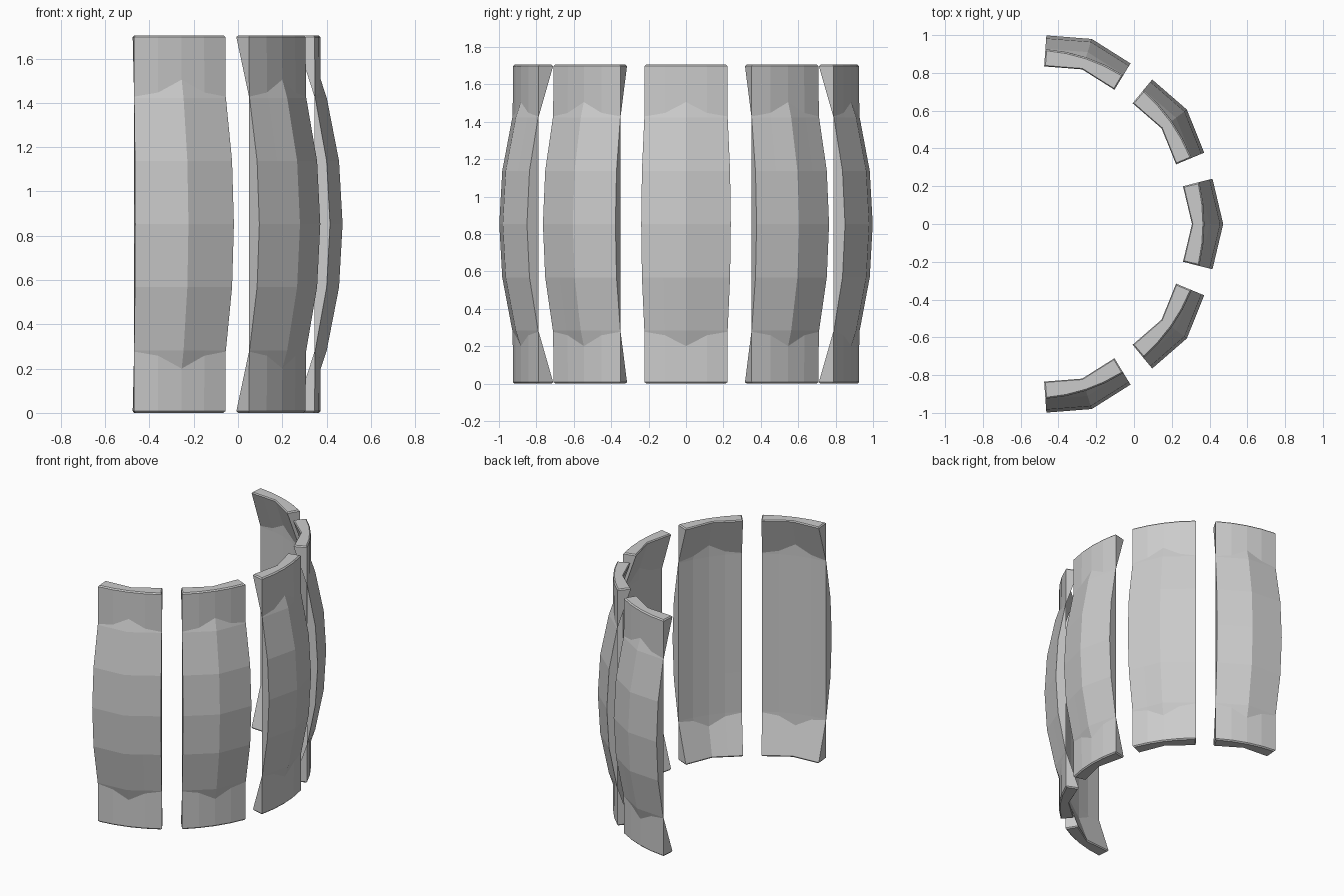
import bpy, bmesh
from math import radians, sin, cos
from mathutils import Vector

cube = bpy.data.objects.get("Cube")
if cube:
    bpy.data.objects.remove(cube)

grey = bpy.data.materials.new("plain_grey")
grey.use_nodes = True
colour = (0.6, 0.6, 0.6, 1)
grey.diffuse_color = colour
grey.node_tree.nodes["Principled BSDF"].inputs["Base Color"].default_value = colour

HALF = 0.8525                 # half height
SPREAD = radians(13.84)       # half angle of one panel
CYL = 0.928                   # radius of the upright cylinder surface
RIDGE, EDGE = 1.03, 1.001     # barrel radius at panel middle and panel edge
CENTRE_X, SQUASH = -0.535, 0.978
CHAMFER = 0.008
COLUMNS = 4
# barrel profile: height from the middle, share of full radius
PROFILE = [(0, 1), (0.285, 0.984), (0.57, 0.929), (HALF, 0.833)]


def barrel_share(h):
    for (h0, s0), (h1, s1) in zip(PROFILE, PROFILE[1:]):
        if h <= h1:
            return s0 + (s1 - s0) * (h - h0) / (h1 - h0)
    return PROFILE[-1][1]


def barrel_radius(t):
    """Radius of the straight facet between ridge (t=0) and edge (t=1)."""
    edge = Vector((EDGE * cos(SPREAD), EDGE * sin(SPREAD)))
    a = SPREAD * t
    n = Vector((edge.y, RIDGE - edge.x))
    return n.x * RIDGE / (n.x * cos(a) + n.y * sin(a))


def crossing(radius):
    """Height where the barrel passes through the cylinder."""
    (h0, s0), (h1, s1) = PROFILE[2:]
    return h0 + (CYL / radius - s0) / (s1 - s0) * (h1 - h0)


def build_panel(name, azimuth):
    bm = bmesh.new()
    columns = []
    for i in range(COLUMNS + 1):
        t = 2 * i / COLUMNS - 1
        radius = barrel_radius(abs(t))
        upper = [0.285, 0.57, crossing(radius), HALF - CHAMFER, HALF]
        heights = [-h for h in reversed(upper)] + [0] + upper
        column = []
        for h in heights:
            barrel = radius * barrel_share(abs(h))
            # barrel is outside in the middle, cylinder outside at the ends
            outer, inner = max(barrel, CYL), min(barrel, CYL)
            a = azimuth + SPREAD * t
            if abs(h) == HALF:
                outer, inner = outer - CHAMFER, inner + CHAMFER
                a -= t * CHAMFER
            elif outer - inner < 0.002:
                outer, inner = outer + 0.001, inner - 0.001
            column.append([bm.verts.new((CENTRE_X + SQUASH * r * cos(a),
                                         r * sin(a), HALF + h))
                           for r in (outer, inner)])
        columns.append(column)

    rows = len(columns[0])
    for a, b in zip(columns, columns[1:]):
        for j in range(rows - 1):
            for side in (0, 1):
                bm.faces.new((a[j][side], b[j][side],
                              b[j + 1][side], a[j + 1][side]))
        for j in (0, rows - 1):
            bm.faces.new((a[j][0], b[j][0], b[j][1], a[j][1]))
    for col in (columns[0], columns[-1]):
        for p, q in zip(col, col[1:]):
            bm.faces.new((p[0], q[0], q[1], p[1]))
    bmesh.ops.recalc_face_normals(bm, faces=bm.faces[:])

    mesh = bpy.data.meshes.new(name)
    bm.to_mesh(mesh)
    bm.free()
    mesh.materials.append(grey)
    bpy.context.collection.objects.link(bpy.data.objects.new(name, mesh))


# Five panels along a half ring
names = ["front_panel", "front_left_panel", "left_panel",
         "back_left_panel", "back_panel"]
for k, name in enumerate(names):
    build_panel(name, radians(36 * (k - 2)))
